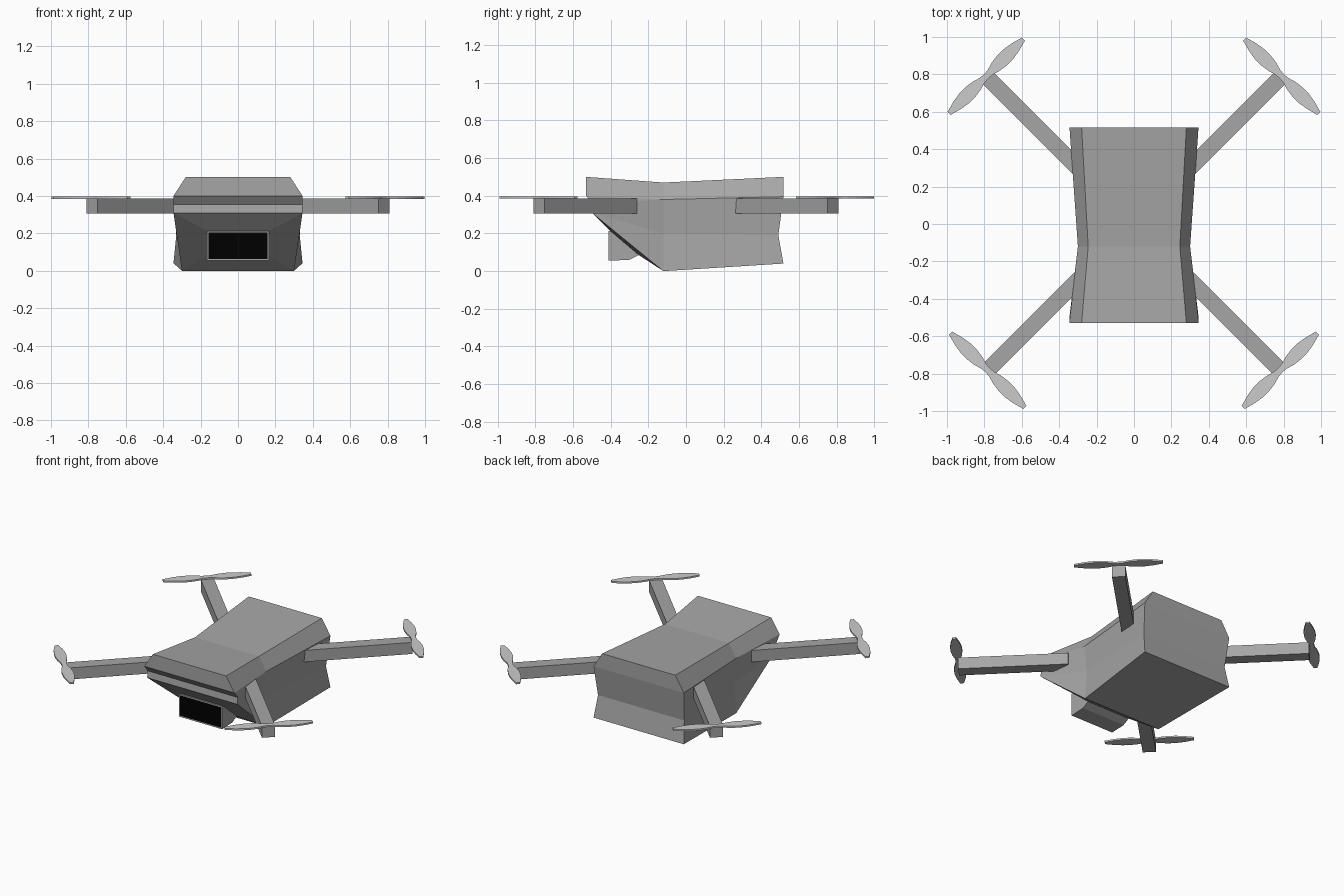
import bpy, bmesh, math
from mathutils import Matrix, Vector

if "Cube" in bpy.data.objects:
    bpy.data.objects.remove(bpy.data.objects["Cube"])


def material(name, value):
    mat = bpy.data.materials.new(name)
    mat.diffuse_color = (value, value, value, 1)
    mat.use_nodes = True
    mat.node_tree.nodes["Principled BSDF"].inputs["Base Color"].default_value = mat.diffuse_color
    return mat


dark_grey = material("dark_grey", .38)
black = material("lens_black", 0)


def finish(name, bm, *mats):
    bmesh.ops.recalc_face_normals(bm, faces=bm.faces)
    mesh = bpy.data.meshes.new(name)
    bm.to_mesh(mesh)
    bm.free()
    for m in mats:
        mesh.materials.append(m)
    obj = bpy.data.objects.new(name, mesh)
    bpy.context.collection.objects.link(obj)
    return obj


def prism(bm, outline, vec):
    """Extrude a closed outline into a solid along vec."""
    face = bm.faces.new([bm.verts.new(p) for p in outline])
    res = bmesh.ops.extrude_face_region(bm, geom=[face], use_keep_orig=True)
    moved = [g for g in res["geom"] if isinstance(g, bmesh.types.BMVert)]
    bmesh.ops.translate(bm, verts=moved, vec=vec)


# Body: right-hand points at front (f), waist (w) and back (b), mirrored in x
P = {
    "fA": (.28, -.53, .50), "fB": (.345, -.53, .40),
    "fC": (.345, -.495, .355), "fD": (.345, -.50, .31),
    "wA": (.245, -.12, .47), "wB": (.30, -.12, .38),
    "wM": (.288, -.12, .20), "wE": (.30, -.12, 0),
    "bA": (.28, .517, .50), "bB": (.345, .517, .395),
    "bM": (.33, .49, .19), "bE": (.345, .517, .04),
    "U": (.165, -.40, .212), "L": (.165, -.25, .085),
}
sides = ["fA fB wB wA", "wA wB bB bA", "wB wM bM bB", "wM wE bE bM",
         "fB fC wB", "fC fD wM wB", "fD wE wM", "fD U L wE"]
loop = "fA wA bA bB bM bE wE L U fD fC fB".split()
bm = bmesh.new()
R = {k: bm.verts.new(p) for k, p in P.items()}
Lf = {k: bm.verts.new((-p[0], p[1], p[2])) for k, p in P.items()}
for s in sides:
    bm.faces.new([R[k] for k in s.split()])
    bm.faces.new([Lf[k] for k in reversed(s.split())])
for a, b in zip(loop, loop[1:] + loop[:1]):
    bm.faces.new([R[a], R[b], Lf[b], Lf[a]])
finish("body", bm, dark_grey)

# Camera housing with a framed black lens panel
bm = bmesh.new()
profile = [(-.41, .212), (-.41, .055), (-.30, .06), (-.25, .085), (-.25, .212)]
prism(bm, [(-.166, y, z) for y, z in profile], (.332, 0, 0))
bmesh.ops.recalc_face_normals(bm, faces=bm.faces)
front = min(bm.faces, key=lambda f: f.calc_center_median().y)
bmesh.ops.inset_region(bm, faces=[front], thickness=.012)
front.material_index = 1
finish("camera_housing", bm, dark_grey, black)

# Arms and two-bladed propellers at the four corners
HALF = [(0, .016), (.03, .018), (.07, .03), (.12, .037),
        (.17, .036), (.22, .028), (.26, .017), (.28, .012)]
upper = [(-s, w) for s, w in reversed(HALF[1:])] + HALF
outline = upper + [(s, -w) for s, w in reversed(upper)]

for name, sx, sy in (("front_left", -1, -1), ("front_right", 1, -1),
                     ("back_left", -1, 1), ("back_right", 1, 1)):
    angle = math.atan2(sy, sx)
    r0, r1 = .29 * math.sqrt(2), .78 * math.sqrt(2)
    bm = bmesh.new()
    prism(bm, [(r0, -.042, .305), (r1, -.042, .305),
               (r1, .042, .305), (r0, .042, .305)], (0, 0, .08))
    bm.transform(Matrix.Rotation(angle, 4, 'Z'))
    finish(name + "_arm", bm, dark_grey)

    c = .79 if sy > 0 else .782
    bm = bmesh.new()
    prism(bm, [(s, w, .385) for s, w in outline], (0, 0, .011))
    bm.transform(Matrix.Translation(Vector((sx * c, sy * c, 0)))
                 @ Matrix.Rotation(angle + math.pi / 2, 4, 'Z'))
    finish(name + "_propeller", bm)
